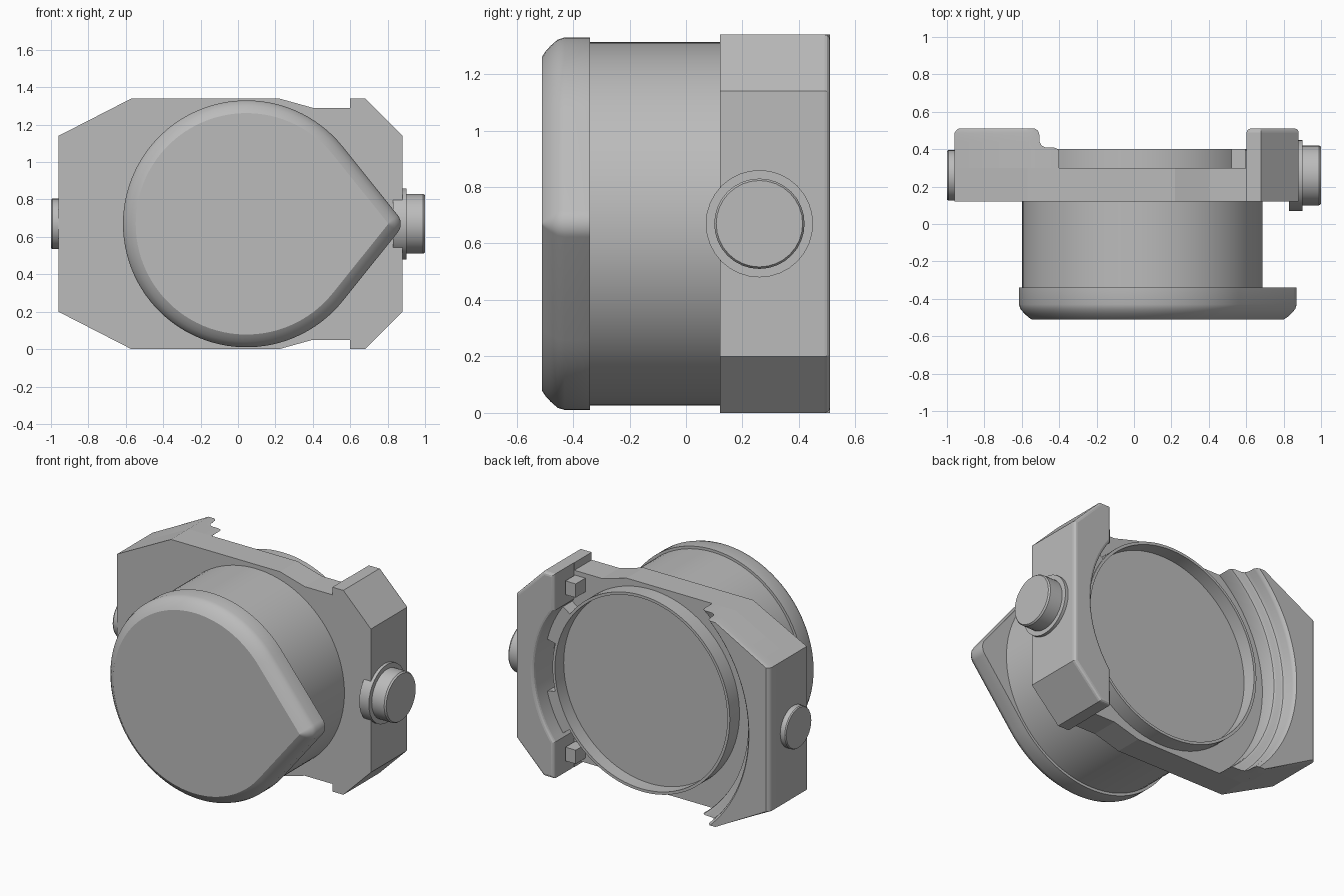
import bpy, bmesh, math
from mathutils import Matrix

cube = bpy.data.objects.get("Cube")
if cube:
    bpy.data.objects.remove(cube, do_unlink=True)

CX, CZ = 0.045, 0.67   # axis of the round body

grey = bpy.data.materials.new("plain grey")
grey.use_nodes = True
grey.diffuse_color = (0.5, 0.5, 0.5, 1)
bsdf = grey.node_tree.nodes["Principled BSDF"]
bsdf.inputs["Base Color"].default_value = (0.5, 0.5, 0.5, 1)
bsdf.inputs["Roughness"].default_value = 0.6


def shade(ob, degrees):
    bpy.ops.object.select_all(action='DESELECT')
    ob.select_set(True)
    bpy.context.view_layer.objects.active = ob
    bpy.ops.object.shade_smooth_by_angle(angle=math.radians(degrees))


def finish(name, bm, degrees=32):
    bmesh.ops.remove_doubles(bm, verts=bm.verts, dist=1e-5)
    bmesh.ops.recalc_face_normals(bm, faces=bm.faces)
    mesh = bpy.data.meshes.new(name)
    bm.to_mesh(mesh)
    bm.free()
    mesh.materials.append(grey)
    ob = bpy.data.objects.new(name, mesh)
    bpy.context.collection.objects.link(ob)
    shade(ob, degrees)
    return ob


def arc(radius, start, end, steps, cx=CX):
    angles = [start + (end - start) * i / steps for i in range(steps + 1)]
    return [(cx + radius * math.cos(a), CZ + radius * math.sin(a)) for a in angles]


def loft(name, rings):
    """Skin between outlines given as (y, points), with flat ends."""
    bm = bmesh.new()
    loops = [[bm.verts.new((x, y, z)) for x, z in pts] for y, pts in rings]
    n = len(loops[0])
    for a, b in zip(loops, loops[1:]):
        for i in range(n):
            j = (i + 1) % n
            bm.faces.new((a[i], a[j], b[j], b[i]))
    bm.faces.new(loops[0])
    bm.faces.new(loops[-1])
    return finish(name, bm)


def prism(name, pts, y0, y1, bevel=0.0):
    """Extrude an x-z outline along y and round its back rim."""
    bm = bmesh.new()
    front = [bm.verts.new((x, y0, z)) for x, z in pts]
    back = [bm.verts.new((x, y1, z)) for x, z in pts]
    n = len(pts)
    for i in range(n):
        j = (i + 1) % n
        bm.faces.new((front[i], front[j], back[j], back[i]))
    bm.faces.new(front)
    rim = bm.faces.new(back)
    bmesh.ops.recalc_face_normals(bm, faces=bm.faces)
    if bevel:
        bmesh.ops.bevel(bm, geom=list(rim.edges), offset=bevel, segments=3,
                        profile=0.5, affect='EDGES')
    return finish(name, bm, 14)


def lathe(name, profile, matrix, steps=96):
    """Turn a (radius, height) profile round z, then place it."""
    bm = bmesh.new()
    verts = [bm.verts.new((r, 0, h)) for r, h in profile]
    edges = [bm.edges.new(pair) for pair in zip(verts, verts[1:])]
    bmesh.ops.spin(bm, geom=verts + edges, cent=(0, 0, 0), axis=(0, 0, 1),
                   angle=math.tau, steps=steps)
    bmesh.ops.transform(bm, matrix=matrix, verts=bm.verts)
    return finish(name, bm)


def mirrored(half):
    """Complete an outline with its reflection across the mid height."""
    return half + [(x, 2 * CZ - z) for x, z in reversed(half)]


along_y = Matrix.Translation((CX, 0, CZ)) @ Matrix.Rotation(-math.pi / 2, 4, 'X')
along_x = Matrix.Translation((0, 0.26, CZ)) @ Matrix.Rotation(math.pi / 2, 4, 'Y')

# Round body with a shallow recess and thin raised rim at the back
lathe("round_body", [(0, -0.36), (0.643, -0.36), (0.643, 0.4), (0.625, 0.4),
                     (0.625, 0.31), (0, 0.31)], along_y)

# Teardrop front cap with rounded front edge
tilt = math.acos((0.66 - 0.075) / 0.75)


def teardrop(inset):
    return (arc(0.66 - inset, tilt, math.tau - tilt, 80)
            + arc(0.075 - inset, -tilt, tilt, 10, CX + 0.75))


loft("front_cap", [(y, teardrop(inset)) for y, inset in
                   [(-0.34, 0), (-0.43, 0), (-0.455, 0.008), (-0.48, 0.03),
                    (-0.498, 0.05), (-0.51, 0.068)]])

# Mounting plate, opened for the round body
plate = prism("mounting_plate", mirrored([
    (-0.96, 1.14), (-0.57, 1.34), (0.22, 1.34), (0.4, 1.29), (0.6, 1.29),
    (0.6, 1.34), (0.68, 1.34), (0.88, 1.14)]), 0.12, 0.3)
cutter = prism("plate_cutter", arc(0.63, 0, math.tau * 95 / 96, 95), 0.0, 0.6)
cutter.hide_render = True
bpy.context.view_layer.objects.active = plate
cut = plate.modifiers.new("opening", 'BOOLEAN')
cut.operation = 'DIFFERENCE'
cut.solver = 'EXACT'
cut.object = cutter
bpy.ops.object.modifier_apply(modifier=cut.name)
bpy.data.objects.remove(cutter, do_unlink=True)
shade(plate, 14)


# Right rail, rising in rounded curved steps
def rail_outline(tip, inset):
    """Outline whose curved inner edge meets the top at x = tip."""
    centre = 0.12
    radius = math.hypot(centre - tip, CZ)
    end = math.asin(CZ / radius)
    return ([(-0.96 + inset, 1.14), (-0.57, 1.34)]
            + arc(radius, math.pi - end, math.pi + end, 40, centre)
            + [(-0.57, 0), (-0.96 + inset, 0.2)])


loft("right_rail", [(y, rail_outline(tip, inset)) for y, tip, inset in
                    [(0.3, -0.4, 0), (0.385, -0.4, 0), (0.4, -0.407, 0), (0.408, -0.425, 0),
                     (0.41, -0.475, 0), (0.418, -0.493, 0), (0.438, -0.504, 0),
                     (0.485, -0.507, 0), (0.5, -0.515, 0.008), (0.51, -0.53, 0.022)]])

# Left rail, hollowed round the rim
reach = math.acos((0.602 - CX) / 0.705)
prism("left_rail", [(0.602, 0), (0.68, 0), (0.88, 0.2), (0.88, 1.14), (0.68, 1.34), (0.602, 1.34)]
      + arc(0.705, reach, -reach, 24), 0.3, 0.51, 0.02)

# Small stops and curved ledges beside the left rail
for side, label in ((1, "upper"), (-1, "lower")):
    low, high = CZ + side * 0.5, CZ + side * 0.59
    prism(label + "_stop", [(0.52, low), (0.595, low), (0.595, high), (0.52, high)], 0.29, 0.4)
    start, stop = side * math.radians(14), side * math.radians(36)
    prism(label + "_ledge", arc(0.635, start, stop, 10) + arc(0.715, stop, start, 10), 0.29, 0.395)

# Side buttons and collar
lathe("left_collar", [(0, 0.83), (0.19, 0.83), (0.19, 0.9), (0, 0.9)], along_x, 32)
lathe("left_button", [(0, 0.88), (0.16, 0.88), (0.16, 0.99), (0.153, 1.0), (0, 1.0)], along_x, 32)
lathe("right_button", [(0, -0.94), (0.135, -0.94), (0.135, -0.993), (0.13, -1.0), (0, -1.0)],
      along_x, 32)
